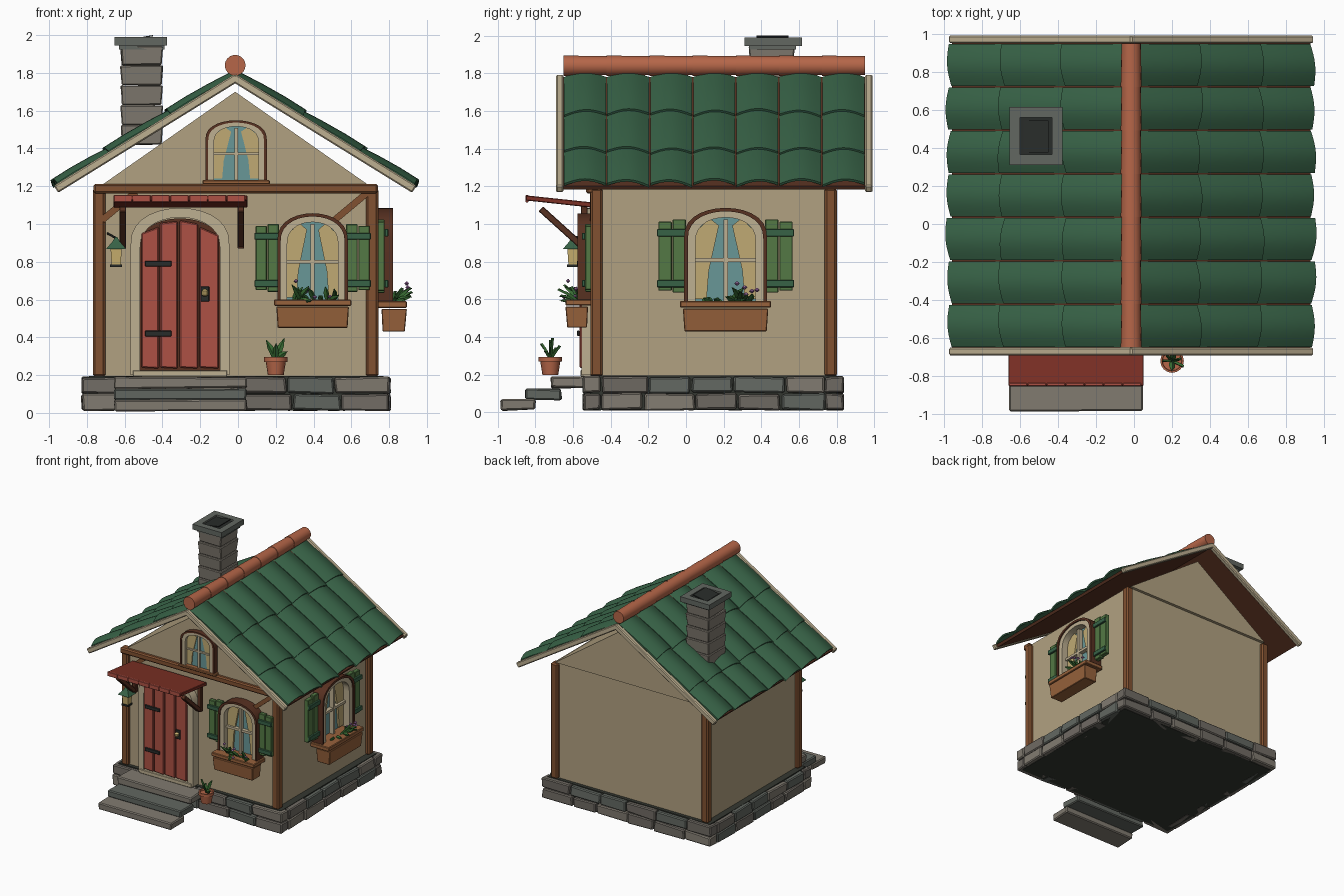
import bpy, bmesh, math, random
from mathutils import Vector, Matrix

if "Cube" in bpy.data.objects:
    bpy.data.objects.remove(bpy.data.objects["Cube"])
random.seed(4)

MATS = {}
COL = dict(wall=(176, 160, 128), wood=(128, 82, 52), dark_wood=(88, 52, 38), red=(172, 82, 70), awning=(125, 52, 42),
           cream=(188, 174, 144), green=(58, 98, 72), shutter=(84, 120, 70), glass=(104, 150, 150), curtain=(190, 168, 115),
           iron=(45, 48, 46), stone_a=(128, 122, 112), stone_b=(98, 103, 97), stone_c=(112, 107, 100), slab=(55, 58, 52),
           clay=(180, 102, 74), box=(150, 98, 62), leaf=(60, 110, 55), flower=(160, 110, 165), lamp=(200, 175, 110))

def mat(k):
    if k not in MATS:
        MATS[k] = bpy.data.materials.new(k)
        MATS[k].diffuse_color = [(c / 255) ** 2.2 for c in COL[k]] + [1]
    return MATS[k]

def loft(name, rings, m, bevel=0, M=None, jitter=0):
    """Skin closed rings one after another and cap both ends."""
    bm = bmesh.new()
    R = [[bm.verts.new(p) for p in r] for r in rings]
    n = len(R[0])
    for a, b in zip(R, R[1:]):
        for i in range(n):
            j = (i + 1) % n
            bm.faces.new((a[i], a[j], b[j], b[i]))
    bm.faces.new(R[0])
    bm.faces.new(R[-1])
    for v in bm.verts:
        v.co += Vector(random.uniform(-jitter, jitter) for _ in range(3))
    if M:
        bm.transform(M)
    if bevel:
        bmesh.ops.bevel(bm, geom=bm.edges[:], offset=bevel, segments=1, affect='EDGES')
    bmesh.ops.recalc_face_normals(bm, faces=bm.faces)
    me = bpy.data.meshes.new(name)
    bm.to_mesh(me)
    bm.free()
    me.materials.append(mat(m))
    ob = bpy.data.objects.new(name, me)
    bpy.context.collection.objects.link(ob)
    return ob

def box(name, x0, x1, y0, y1, z0, z1, m, bevel=0, M=None, jitter=0):
    return loft(name, [[(x0, y0, z), (x1, y0, z), (x1, y1, z), (x0, y1, z)] for z in (z0, z1)], m, bevel, M, jitter)

def prism(name, pts, d0, d1, m, M=None, bevel=0):
    return loft(name, [[(u, d, z) for u, z in pts] for d in (d0, d1)], m, bevel, M)

def beam(name, p, q, w, h, m, bevel=0, sides=0):
    """Bar from p to q: rectangular, or round when sides is set."""
    p, q = Vector(p), Vector(q)
    d = (q - p).normalized()
    s = d.cross((0, 0, 1)) if abs(d.z) < 0.99 else Vector((1, 0, 0))
    s.normalize()
    t = s.cross(d)
    if sides:
        off = [s * math.cos(k * math.tau / sides) * w / 2 + t * math.sin(k * math.tau / sides) * h / 2 for k in range(sides)]
    else:
        off = [s * a * w / 2 + t * b * h / 2 for a, b in ((-1, -1), (1, -1), (1, 1), (-1, 1))]
    return loft(name, [[c + o for o in off] for c in (p, q)], m, bevel)

def lathe(name, c, prof, m, n=16, M=None, turn=0):
    return loft(name, [[(c[0] + r * math.cos(k * math.tau / n + turn), c[1] + r * math.sin(k * math.tau / n + turn), c[2] + z)
                        for k in range(n)] for r, z in prof], m, 0, M)

def arch(w, z0, z1, rise, n=14):
    """Outline from bottom left, over the arch, to bottom right."""
    e = [(-w * math.cos(math.pi * k / n), z1 - rise + rise * math.sin(math.pi * k / n) ** 0.8) for k in range(n + 1)]
    return [(-w, z0)] + e + [(w, z0)]

def arch_ring(name, a, b, d0, d1, m, M):
    loft(name, [[(p[0], d0, p[1]), (p[0], d1, p[1]), (q[0], d1, q[1]), (q[0], d0, q[1])] for p, q in zip(a, b)], m, 0, M)

def leaf(name, p, q, w, M=None, m='leaf'):
    p, q = Vector(p), Vector(q)
    s = (q - p).cross((0.3, 1, 0.2)).normalized() * w
    up = s.cross(q - p).normalized() * 0.006
    rings = []
    for t, f in ((0, .15), (.3, .9), (.6, .9), (1, .08)):
        c = p.lerp(q, t) + Vector((0, 0, -0.02 * t * t))
        rings.append([c - s * f, c + up * 1.6, c + s * f, c - up])
    loft(name, rings, m, 0, M)

def wall_frame(o, u, d, s=(1, 1, 1)):
    """Local axes: across the wall, outward, up."""
    u, d = Vector(u) * s[0], Vector(d) * s[1]
    return Matrix(((u.x, d.x, 0, o[0]), (u.y, d.y, 0, o[1]), (0, 0, s[2], o[2]), (0, 0, 0, 1)))

# walls, gable, posts and beams
box('wall_body', -.735, .71, -.48, .77, .19, 1.2, 'wall')
prism('gable_attic', [(-.73, 1.2), (.70, 1.2), (-.015, 1.7)], -.50, .795, 'wall')
for x in (-.735, .71):
    for y in (-.475, .768):
        beam('corner_post', (x, y, .19), (x, y, 1.19), .066, .066, 'wood', .012)
beam('front_beam', (-.765, -.495, 1.187), (.74, -.495, 1.187), .07, .052, 'wood', .01)
beam('brace', (.51, -.495, 1.02), (.69, -.495, 1.17), .03, .035, 'wood')
beam('brace', (-.54, -.495, 1.17), (-.72, -.495, 1.02), .03, .035, 'wood')

# stone foundation
box('foundation_slab', -.79, .77, -.51, .80, .012, .195, 'slab')
stones = ['stone_a', 'stone_b', 'stone_c']
def course(a, b, n, z, place):
    cuts = [a] + [a + (b - a) * (k + random.uniform(-.12, .12)) / n for k in range(1, n)] + [b]
    for p, q in zip(cuts, cuts[1:]):
        box('foundation_stone', *place(p + .004, q - .004), z, z + .085, random.choice(stones), .008, None, .006)
for z in (.014, .104):
    course(-.825, .805, 6, z, lambda p, q: (p, q, -.545, -.45))
    course(-.825, .805, 6, z, lambda p, q: (p, q, .74, .835))
    course(-.45, .74, 5, z, lambda p, q: (.71, .805, p, q))
    course(-.45, .74, 5, z, lambda p, q: (-.825, -.73, p, q))
for k, (y0, y1, z0) in enumerate(((-.985, -.80, .012), (-.85, -.66, .068), (-.715, -.53, .13))):
    box('step', -.655, .045, y0, y1, z0, z0 + .057, stones[k % 2], .008, None, .005)

# roof: deck, barge boards, tiles, ridge
ANG = math.radians(31.7)
C, S = math.cos(ANG), math.sin(ANG)
def slope(side, s, n, y):
    return (-.015 + side * (s * C + n * S), y, 1.77 - s * S + n * C)
for side in (-1, 1):
    loft('roof_deck', [[slope(side, s, n, y) for s, n in ((0, -.012), (1.1, -.012), (1.1, .012), (0, .012))] for y in (-.655, .955)], 'dark_wood')
    for y in (-.69, .95):
        loft('barge_board', [[slope(side, s, n, yy) for yy, n in ((y, -.022), (y + .04, -.022), (y + .04, .022), (y, .022))]
                             for s in (-.012, 1.115)], 'cream', .007)
    for col in range(7):
        for s0, s1 in ((0, .40), (.36, .78), (.74, 1.105)):
            s1 += random.uniform(-.01, .01)
            skew = random.uniform(-.012, .012)
            rings = []
            for t in (0, .35, .7, 1):
                base = .012 + .016 * math.sin(t * 2)
                top = []
                for k in range(9):
                    v = k / 8
                    top.append((s0 + (s1 - s0) * t + skew * t * (v - .5) * 2, base + .03 * math.sin(math.pi * v), -.65 + .2285 * (col + .015 + .97 * v)))
                rings.append([slope(side, *p) for p in top] + [slope(side, s, n - .014, y) for s, n, y in top[::-1]])
            loft('roof_tile', rings, 'green')
for k in range(7):
    y = -.65 + k * .2285
    M = Matrix.Translation((-.015, y, 1.84)) @ Matrix.Rotation(-math.pi / 2, 4, 'X')
    lathe('ridge_tile', (0, 0, 0), [(.055, 0), (.051, .2285)], 'clay', 18, M)

# chimney: flared stone courses, cap, flue
for k in range(5):
    z = 1.42 + k * .105
    loft('chimney_course', [[(-.51 + a * r, .455 + b * r * 1.08, zz) for a, b in ((-1, -1), (1, -1), (1, 1), (-1, 1))]
                            for r, zz in ((.104, z), (.112, z + .105))], 'stone_a', .006, None, .003)
for args in ((-.655, -.375, .31, .365), (-.655, -.375, .56, .615), (-.655, -.60, .365, .56), (-.43, -.375, .365, .56)):
    box('chimney_cap', *args, 1.945, 1.99, 'stone_b')
box('cap_base', -.63, -.39, .335, .585, 1.925, 1.95, 'stone_b')
loft('flue_soot', [[(-.60, .365, z), (-.43, .365, z), (-.43, .56, z), (-.60, .56, z)] for z in (1.95, 1.975)], 'iron')
beam('flue_damper', (-.58, .46, 1.975), (-.45, .46, 1.997), .17, .006, 'iron')

# windows
CURTAIN = [(-.135, .16), (-.085, .16), (-.075, .3), (-.03, .52), (-.07, .555), (-.135, .49)]
def window(M, full=True):
    a, b, c = arch(.187, .15, .607, .15), arch(.17, .15, .59, .14), arch(.135, .15, .56, .12)
    prism('window_glass', c, 0, .02, 'glass', M)
    arch_ring('window_hood', a, b, 0, .095, 'dark_wood', M)
    arch_ring('window_frame', b, c, 0, .085, 'cream', M)
    for s in (-1, 1):
        prism('curtain', [(s * u, z) for u, z in CURTAIN], .015, .035, 'curtain', M)
    box('mullion', -.01, .01, .0, .055, .15, .55, 'cream', 0, M)
    box('transom', -.135, .135, .0, .053, .34, .36, 'cream', 0, M)
    box('window_sill', -.205, .205, 0, .16 if full else .1, .117, .15, 'box', .005, M)
    if not full:
        return
    loft('planter', [[(-w, d0, z), (w, d0, z), (w, d1, z), (-w, d1, z)] for w, d0, d1, z in ((.185, .045, .15, 0), (.192, .04, .16, .112))], 'box', .004, M)
    for s in (-1, 1):
        for x0, z0, z1 in ((.178, .19, .55), (.242, .2, .54)):
            u = sorted((s * x0, s * (x0 + .06)))
            box('shutter_plank', *u, .02, .055, z0, z1, 'shutter', .004, M)
        for z in (.235, .485):
            box('shutter_batten', *sorted((s * .178, s * .308)), .055, .072, z - .018, z + .018, 'green', .003, M)
    for k in range(15):
        u = random.uniform(-.12, .12)
        q = (u + random.uniform(-.07, .07), random.uniform(.1, .2), random.uniform(.16, .26))
        leaf('planter_leaf', (u, .09, .14), q, .016, M)
        if k % 3 == 0:
            lathe('flower', (q[0] + .02, q[1] - .02, q[2]), [(.003, -.01), (.013, 0), (.003, .01)], 'flower', 6, M)

window(wall_frame((.395, -.48, .45), (1, 0, 0), (0, -1, 0)))
window(wall_frame((.715, .21, .43), (0, 1, 0), (1, 0, 0), (1.18, 1.12, 1.08)))
window(wall_frame((-.01, -.50, 1.13), (1, 0, 0), (0, -1, 0), (.87, .5, .69)), False)

# door
D = wall_frame((-.307, -.48, 0), (1, 0, 0), (0, -1, 0))
prism('door_back', arch(.215, .2, 1.03, .16), 0, .05, 'dark_wood', D)
arch_ring('door_frame', arch(.262, .2, 1.085, .2), arch(.212, .2, 1.035, .17), 0, .075, 'cream', D)
box('threshold', -.25, .25, 0, .08, .19, .225, 'cream', .004, D)
for u0, u1, zl, zr in ((-.205, -.112, .95, .985), (-.105, -.012, 1.005, 1.015), (-.002, .095, 1.02, 1.0), (.103, .205, .985, .94)):
    prism('door_plank', [(u0, .24), (u1, .235), (u1, zr), (u0, zl)], .05, .085, 'red', D, .006)
for z in (.42, .79):
    box('hinge_strap', -.185, -.045, .085, .098, z - .015, z + .015, 'iron', .003, D)
box('lock_plate', .108, .155, .085, .095, .59, .67, 'iron', .003, D)
lathe('door_knob', (.132, .11, .635), [(.006, -.02), (.018, -.01), (.018, .01), (.006, .02)], 'lamp', 10, D)

# awning with brackets
loft('awning', [[(x, -.85, 1.125), (x, -.5, 1.087), (x, -.5, 1.115), (x, -.85, 1.152)] for x in (-.66, .05)], 'awning', .004)
for k in range(7):
    x = -.61 + k * .1
    box('awning_plank', x - .048, x + .048, -.852, -.835, 1.115, 1.153, 'red', .003)
for x in (-.61, .015):
    beam('awning_bracket', (x, -.77, 1.08), (x, -.56, .89), .035, .035, 'dark_wood', .004)
    beam('bracket_post', (x, -.54, .87), (x, -.54, 1.1), .036, .036, 'dark_wood', .004)

# lantern
L = (-.645, -.60, 0)
lathe('lantern_base', L, [(.045, .772), (.045, .786)], 'iron', 4, None, math.pi / 4)
lathe('lantern_glass', L, [(.034, .786), (.042, .87)], 'lamp', 4, None, math.pi / 4)
lathe('lantern_roof', L, [(.075, .868), (.03, .905), (.008, .93)], 'green', 4, None, math.pi / 4)
beam('lantern_hook', (-.645, -.60, .925), (-.69, -.5, .95), .012, .012, 'iron', 0, 6)

# potted plant
P = (.2, -.72, 0)
lathe('flower_pot', P, [(.042, .2), (.053, .27), (.062, .27), (.062, .295), (.052, .295), (.05, .28)], 'clay', 16)
for dx, dy, dz in ((-.05, 0, .12), (.045, .01, .13), (.0, -.05, .1), (.01, .05, .09), (-.03, .03, .08), (.06, -.03, .06)):
    leaf('pot_leaf', (.2, -.72, .28), (.2 + dx, -.72 + dy, .285 + dz), .018)

# smooth rounded parts, keep edges crisp
bpy.ops.object.select_all(action='SELECT')
bpy.context.view_layer.objects.active = bpy.data.objects['wall_body']
bpy.ops.object.shade_smooth_by_angle(angle=math.radians(32))

for m in bpy.data.materials:
    if m.users and not m.is_grease_pencil:
        m.use_nodes = True
        m.node_tree.nodes["Principled BSDF"].inputs["Base Color"].default_value = m.diffuse_color
